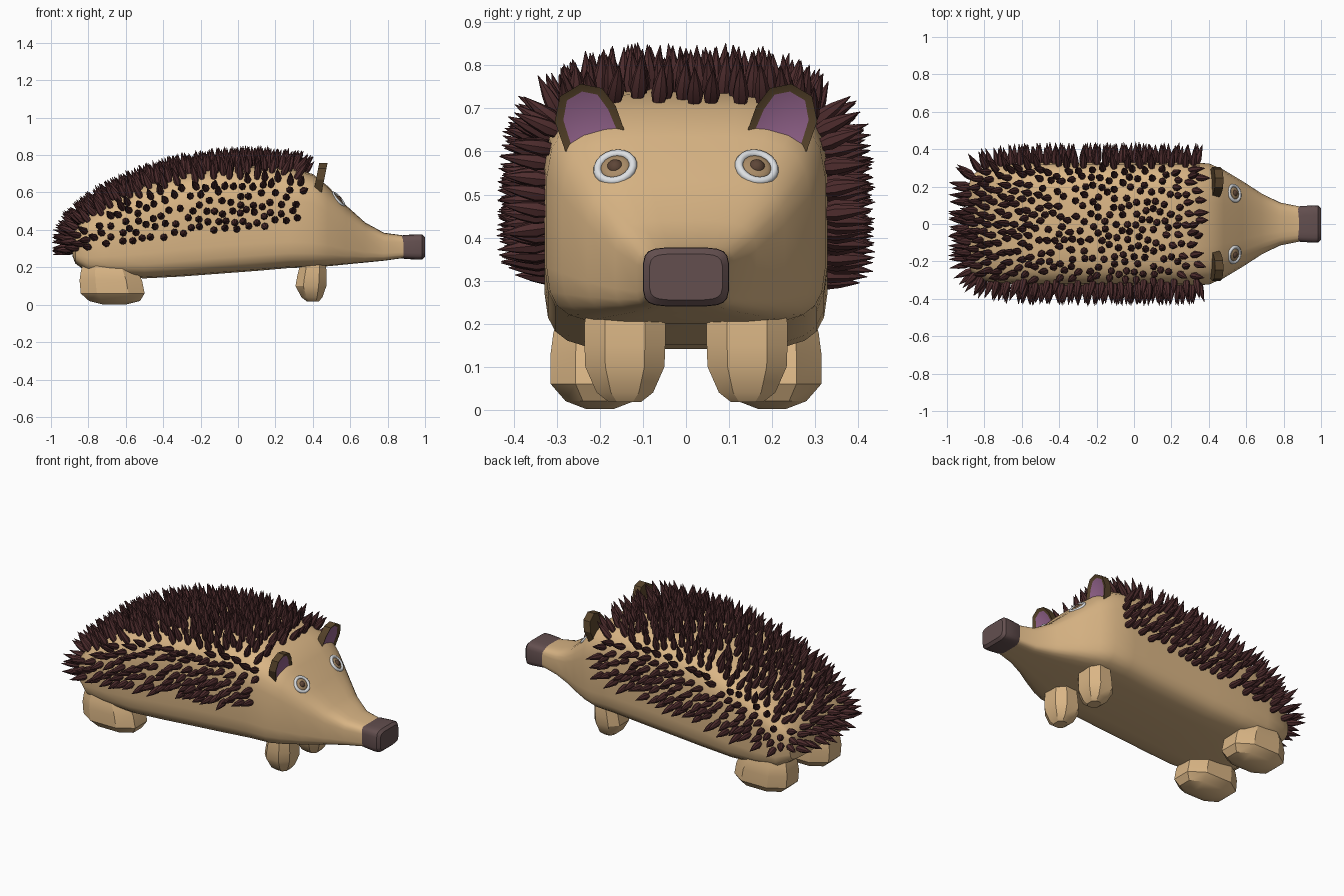
import bpy, bmesh, math, random
from mathutils import Vector, Matrix
from mathutils.bvhtree import BVHTree

random.seed(4)
if "Cube" in bpy.data.objects:
    bpy.data.objects.remove(bpy.data.objects["Cube"])


def material(name, r, g, b):
    m = bpy.data.materials.new(name)
    m.use_nodes = True
    m.diffuse_color = (r, g, b, 1)
    m.node_tree.nodes["Principled BSDF"].inputs["Base Color"].default_value = (r, g, b, 1)
    return m


skin = material("tan skin", .70, .465, .235)
spine_brown = material("spine maroon", .075, .025, .026)
nose_brown = material("nose brown", .125, .078, .078)
ear_brown = material("ear brown", .095, .057, .024)
ear_pink = material("ear pink", .29, .125, .26)
eye_white = material("eye white", .72, .74, .76)
iris_tan = material("iris tan", .40, .26, .135)
pupil_brown = material("pupil brown", .11, .06, .038)


def finish(bm, name, mats, angle=30):
    bmesh.ops.recalc_face_normals(bm, faces=bm.faces)
    mesh = bpy.data.meshes.new(name)
    bm.to_mesh(mesh)
    bm.free()
    for m in mats:
        mesh.materials.append(m)
    ob = bpy.data.objects.new(name, mesh)
    bpy.context.collection.objects.link(ob)
    bpy.ops.object.select_all(action='DESELECT')
    ob.select_set(True)
    bpy.context.view_layer.objects.active = ob
    bpy.ops.object.shade_smooth_by_angle(angle=math.radians(angle))
    return ob


def rounded(count, top, bottom):
    """Unit rounded-square outline, with its own squareness above and below."""
    pts = []
    for i in range(count):
        a = math.tau * (i + .5) / count
        c, s = math.cos(a), math.sin(a)
        power = 2 / (top if s > 0 else bottom)
        pts.append((math.copysign(abs(c) ** power, c), math.copysign(abs(s) ** power, s)))
    return pts


def loft(bm, rings):
    rows = [[bm.verts.new(p) for p in ring] for ring in rings]
    n = len(rows[0])
    for a, b in zip(rows, rows[1:]):
        for i in range(n):
            j = (i + 1) % n
            bm.faces.new((a[i], a[j], b[j], b[i]))
    bm.faces.new(rows[0])
    bm.faces.new(rows[-1])


def loft_x(stations, count, top, bottom):
    """Stations along x: position, half width, bottom, top."""
    bm = bmesh.new()
    loft(bm, [[(x, w * u, (lo + hi) / 2 + (hi - lo) / 2 * v)
               for u, v in rounded(count, top, bottom)]
              for x, w, lo, hi in stations])
    return bm


# Body, head and snout as one tapering skin
body_bm = loft_x([
    (-.885, .20, .26, .37), (-.87, .26, .22, .41), (-.80, .305, .17, .48),
    (-.68, .32, .15, .565), (-.5, .33, .14, .645), (-.3, .33, .15, .705),
    (-.1, .33, .165, .735), (.1, .33, .18, .745), (.27, .33, .195, .735),
    (.40, .325, .20, .70), (.48, .29, .205, .635), (.58, .23, .215, .53),
    (.68, .165, .225, .44), (.78, .115, .235, .385), (.89, .093, .25, .37)], 24, 4, 5.5)
body = finish(body_bm, "body", [skin])

# Blunt nose
finish(loft_x([(.875, .09, .248, .37), (.89, .096, .245, .373), (.96, .1, .24, .377),
               (.985, .099, .241, .376), (1.0, .085, .255, .362)], 20, 5, 5),
       "nose", [nose_brown], 40)


# Stubby legs: rings of height, x centre, x radius, y radius
def leg(name, side, y, rings):
    bm = bmesh.new()
    loft(bm, [[(x + rx * u, side * y + ry * v, z) for u, v in rounded(8, 2.5, 2.5)]
              for z, x, rx, ry in rings])
    finish(bm, name, [skin])


for label, side in (("left", 1), ("right", -1)):
    leg("front_leg_" + label, side, .142,
        [(.018, .40, .035, .04), (.04, .395, .06, .07), (.1, .39, .088, .098),
         (.15, .395, .084, .1), (.2, .40, .076, .1), (.28, .40, .07, .085)])
    leg("rear_leg_" + label, side, .2,
        [(.002, -.66, .07, .035), (.02, -.66, .145, .085), (.06, -.67, .182, .122),
         (.13, -.68, .178, .122), (.18, -.69, .16, .115), (.24, -.69, .14, .09)])

# Cupped ears: outline in y and z, leaning forward with height
outline = [(.28, .6), (.305, .67), (.293, .728), (.245, .757),
           (.195, .747), (.163, .705), (.14, .64), (.2, .59)]
for label, side in (("left", 1), ("right", -1)):
    bm = bmesh.new()
    loft(bm, [[(x + (z - .6) * .2, side * y, z) for y, z in outline] for x in (.403, .447)])
    bmesh.ops.recalc_face_normals(bm, faces=bm.faces)
    front = max(bm.faces, key=lambda f: f.calc_center_median().x)
    bmesh.ops.inset_region(bm, faces=[front], thickness=.02, depth=-.008)
    front.material_index = 1
    finish(bm, "ear_" + label, [ear_brown, ear_pink])

# Eyes sit on the sloping face
tree = BVHTree.FromPolygons([v.co for v in body.data.vertices],
                            [p.vertices[:] for p in body.data.polygons])


def eye_ball(name, mat, place, radius, height):
    bm = bmesh.new()
    bmesh.ops.create_uvsphere(bm, u_segments=14, v_segments=8, radius=1,
                              matrix=place @ Matrix.Diagonal((radius, radius, height, 1)))
    finish(bm, name, [mat], 60)


for label, side in (("left", 1), ("right", -1)):
    spot, normal, _, _ = tree.ray_cast(Vector((.538, side * .165, 2)), Vector((0, 0, -1)))
    tilt = normal.to_track_quat('Z', 'Y')
    spot -= normal * .003
    place = Matrix.Translation(spot) @ tilt.to_matrix().to_4x4()
    bpy.ops.mesh.primitive_torus_add(major_radius=.042, minor_radius=.010, major_segments=20,
                                     minor_segments=8, location=spot, rotation=tilt.to_euler())
    ring = bpy.context.object
    ring.name = "eye_ring_" + label
    ring.data.materials.append(eye_white)
    bpy.ops.object.shade_smooth()
    eye_ball("iris_" + label, iris_tan, place, .036, .010)
    eye_ball("pupil_" + label, pupil_brown, place, .02, .018)

# Scatter spine roots evenly over the back and flanks
body.data.calc_loop_triangles()
verts = body.data.vertices
tris = list(body.data.loop_triangles)
roots = []
for t in random.choices(tris, [t.area for t in tris], k=9000):
    a, b = sorted((random.random(), random.random()))
    weights = (a, b - a, 1 - b)
    p, n = Vector(), Vector()
    for w, i in zip(weights, t.vertices):
        p += verts[i].co * w
        n += verts[i].normal * w
    if p.x > .345 or p.z < .4 + .13 * p.x:
        continue
    if all((p - q).length_squared > .039 ** 2 for q, _ in roots):
        roots.append((p, n.normalized()))

# Spines: slim root, fuller belly, sharp tip; those on top stand upright
bm = bmesh.new()
for p, n in roots:
    if n.z > .6:
        n.y *= .25
        n.x += .3 * max(0, p.x - .1) / .25
    n = (n.normalized() + Vector([random.uniform(-.14, .14) for _ in range(3)])).normalized()
    place = Matrix.Translation(p) @ n.to_track_quat('Z', 'Y').to_matrix().to_4x4()
    size = random.uniform(.095, .112)
    loft(bm, [[place @ Vector((r * math.cos(k * math.tau / 7), r * math.sin(k * math.tau / 7), h * size))
               for k in range(7)]
              for r, h in ((.013, -.1), (.02, .2), (.014, .55), (.0008, 1))])
finish(bm, "spines", [spine_brown])
